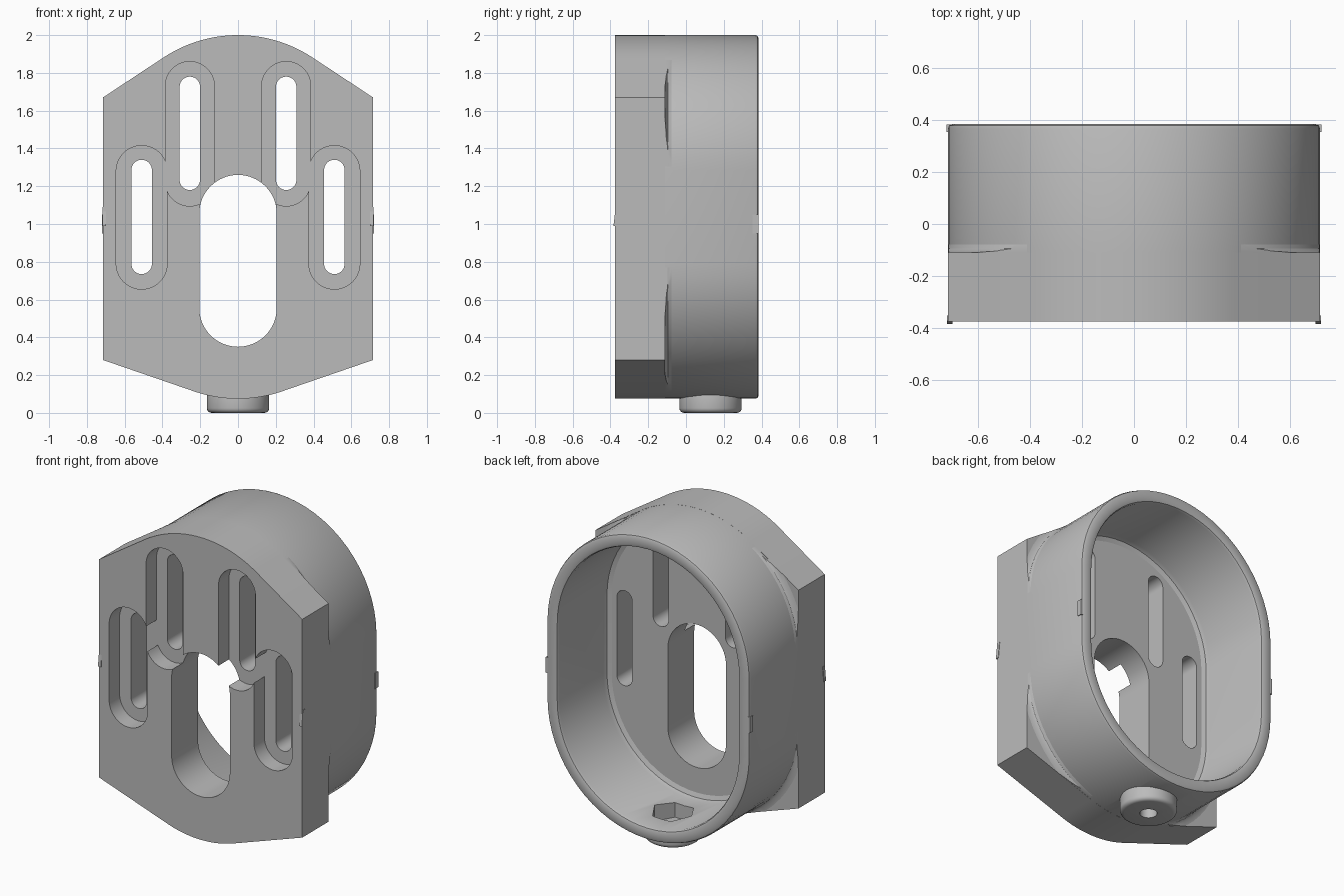
import bpy, bmesh, math
from mathutils import Matrix

if "Cube" in bpy.data.objects:
    bpy.data.objects.remove(bpy.data.objects["Cube"])

grey = bpy.data.materials.new("plain_grey")
grey.use_nodes = True
grey.diffuse_color = (0.5, 0.5, 0.5, 1)
grey.node_tree.nodes["Principled BSDF"].inputs["Base Color"].default_value = (0.5, 0.5, 0.5, 1)

R, TOP, LOW = 0.715, 1.285, 0.79      # tube radius and its two arc centres
FRONT, FLOOR, BACK = -0.375, -0.11, 0.385


def arc(cx, cz, r, a0, a1, n=32):
    return [(cx + r * math.cos(a0 + (a1 - a0) * i / n),
             cz + r * math.sin(a0 + (a1 - a0) * i / n)) for i in range(n + 1)]


def stadium(cx, low, top, r):
    """Upright rounded slot outline around two arc centres."""
    return arc(cx, top, r, 0, math.pi) + arc(cx, low, r, math.pi, 2 * math.pi)


def plate_outline(r):
    """Straight sides with slanted shoulders running tangent into the end arcs."""
    up = 2 * math.atan2(1.67 - TOP, R)
    dn = 2 * math.atan2(LOW - 0.28, R)
    return ([(r, 1.67)] + arc(0, TOP, r, up, math.pi - up) + [(-r, 1.67), (-r, 0.28)]
            + arc(0, LOW, r, math.pi + dn, 2 * math.pi - dn) + [(r, 0.28)])


def finish(name, bm):
    bmesh.ops.recalc_face_normals(bm, faces=bm.faces)
    mesh = bpy.data.meshes.new(name)
    bm.to_mesh(mesh)
    bm.free()
    ob = bpy.data.objects.new(name, mesh)
    bpy.context.collection.objects.link(ob)
    mesh.materials.append(grey)
    return ob


def loft(name, sections, ring=False):
    """Skin (outline, y) sections; cap the ends or close into a ring."""
    bm = bmesh.new()
    loops = [[bm.verts.new((x, y, z)) for x, z in pts] for pts, y in sections]
    pairs = list(zip(loops, loops[1:]))
    if ring:
        pairs.append((loops[-1], loops[0]))
    else:
        bm.faces.new(loops[0])
        bm.faces.new(loops[-1])
    for a, b in pairs:
        for i in range(len(a)):
            j = (i + 1) % len(a)
            bm.faces.new((a[i], a[j], b[j], b[i]))
    return finish(name, bm)


def cylinder(name, r, z0, z1, y, sides):
    bm = bmesh.new()
    bmesh.ops.create_cone(bm, cap_ends=True, segments=sides, radius1=r, radius2=r,
                          depth=z1 - z0, matrix=Matrix.Translation((0, y, (z0 + z1) / 2)))
    return finish(name, bm)


def box(name, size, centre):
    bm = bmesh.new()
    bmesh.ops.create_cube(bm, size=1, matrix=Matrix.Translation(centre) @ Matrix.Diagonal((*size, 1)))
    return finish(name, bm)


def activate(ob):
    bpy.ops.object.select_all(action='DESELECT')
    ob.select_set(True)
    bpy.context.view_layer.objects.active = ob


def boolean(ob, cutter, operation='DIFFERENCE'):
    cutter.hide_render = True
    mod = ob.modifiers.new("cut", 'BOOLEAN')
    mod.operation, mod.object, mod.solver = operation, cutter, 'EXACT'
    activate(ob)
    bpy.ops.object.modifier_apply(modifier=mod.name)


def discard(*obs):
    for ob in obs:
        bpy.data.objects.remove(ob)


# Mounting plate with central opening and four recessed slots
outline = plate_outline(R)
plate = loft("mounting_plate", [(outline, FRONT), (outline, FLOOR)])


def cut_slot(cx, z0, z1, r, depth_y):
    shape = stadium(cx, z0 + r, z1 - r, r)
    cutter = loft("slot_cutter", [(shape, -0.6), (shape, depth_y)])
    boolean(plate, cutter)
    discard(cutter)


cut_slot(0, 0.35, 1.26, 0.205, 0.1)
for side in (-1, 1):
    cut_slot(side * 0.51, 0.655, 1.415, 0.135, -0.27)
    cut_slot(side * 0.255, 1.095, 1.86, 0.13, -0.27)
    cut_slot(side * 0.51, 0.735, 1.34, 0.054, 0.1)
    cut_slot(side * 0.255, 1.18, 1.78, 0.054, 0.1)

# Oval wall with rounded rim and a small fillet at the floor
profile = [(R, FLOOR), (R, 0.367), (0.71, 0.379), (0.697, BACK), (0.655, BACK),
           (0.641, 0.38), (0.635, 0.367), (0.635, -0.075), (0.626, -0.099), (0.6, FLOOR)]
wall = loft("oval_wall", [(stadium(0, LOW, TOP, r), y) for r, y in profile], ring=True)

# Concave fillet behind the plate shoulders
curve = [(0.69, FLOOR), (0.76, FLOOR), (0.733, -0.104), (0.721, -0.095), (0.714, -0.075), (0.69, -0.075)]
fillet = loft("shoulder_fillet", [(stadium(0, LOW, TOP, r), y) for r, y in curve], ring=True)
inner = plate_outline(R - 0.001)
clip = loft("fillet_clip", [(inner, -0.3), (inner, 0.1)])
boolean(fillet, clip, 'INTERSECT')
discard(clip)

# Screw boss under the wall, bored through with a hexagonal nut pocket inside
boss = cylinder("screw_boss", 0.165, 0.0, 0.12, 0.13, 48)
bevel = boss.modifiers.new("round", 'BEVEL')
bevel.width, bevel.segments, bevel.limit_method = 0.025, 4, 'ANGLE'
activate(boss)
bpy.ops.object.modifier_apply(modifier=bevel.name)
bore = cylinder("bore_cutter", 0.05, -0.1, 0.4, 0.13, 32)
hexagon = cylinder("nut_cutter", 0.13, 0.065, 0.4, 0.13, 6)
hexagon.data.transform(Matrix.Translation((0, 0.13, 0)) @ Matrix.Rotation(math.pi / 6, 4, 'Z')
                       @ Matrix.Translation((0, -0.13, 0)))
for part in (wall, boss):
    boolean(part, bore)
    boolean(part, hexagon)
discard(bore, hexagon)

# Tiny centre marks on both sides
marks = []
for side, label in ((-1, "right"), (1, "left")):
    marks.append(box(label + "_back_mark", (0.016, 0.03, 0.1), (side * 0.712, 0.368, 1.0)))
    front = box(label + "_front_mark", (0.02, 0.02, 0.1), (side * 0.708, -0.374, 1.04))
    for v in front.data.vertices:
        if v.co.z > 1.04:
            v.co.y += 0.012
    marks.append(front)

for part in (plate, wall, fillet, boss):
    activate(part)
    bpy.ops.object.shade_smooth_by_angle(angle=math.radians(30))
